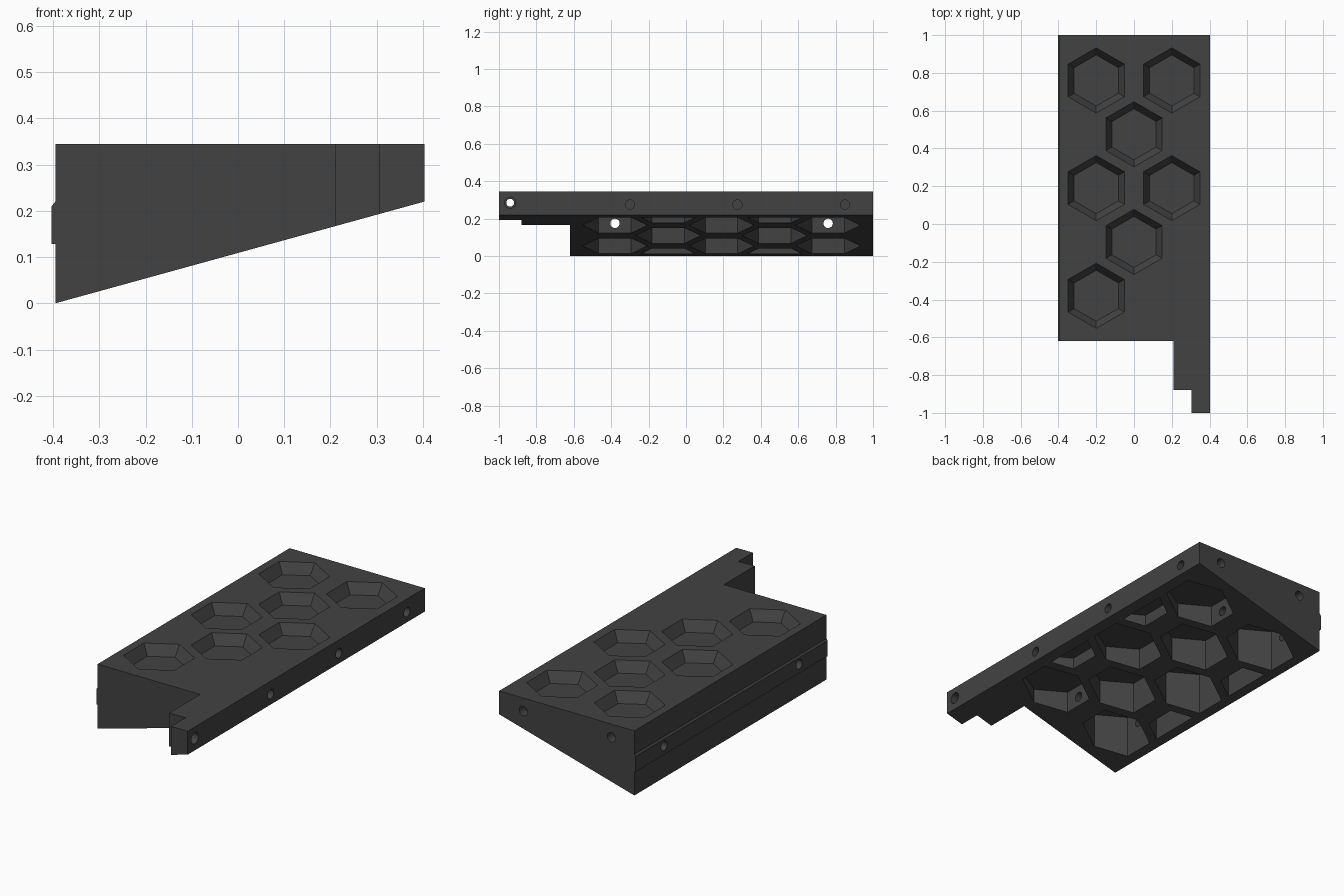
import bpy, bmesh, math
from mathutils import Matrix, Vector

if "Cube" in bpy.data.objects:
    bpy.data.objects.remove(bpy.data.objects["Cube"])

XL, XR, TOP = -0.395, 0.403, 0.345
RIM = 0.22            # underside height at the right edge
CEIL = 0.24           # ceiling of the underside honeycomb
R = 0.173             # hexagon circumradius

mat = bpy.data.materials.new("dark_grey")
mat.diffuse_color = (0.055, 0.055, 0.055, 1)
mat.use_nodes = True
mat.node_tree.nodes["Principled BSDF"].inputs["Base Color"].default_value = mat.diffuse_color


def slope(x):
    return RIM * (x - XL) / (XR - XL)


def loft(bm, lower, upper):
    """Closed solid between two matching rings of points."""
    a = [bm.verts.new(p) for p in lower]
    b = [bm.verts.new(p) for p in upper]
    n = len(a)
    bm.faces.new(a[::-1])
    bm.faces.new(b)
    for i in range(n):
        j = (i + 1) % n
        bm.faces.new((a[i], a[j], b[j], b[i]))


def rod(bm, p, q, r):
    """Round cutter from p to q."""
    p, q = Vector(p), Vector(q)
    d = q - p
    rot = d.to_track_quat('Z', 'Y').to_matrix().to_4x4()
    bmesh.ops.create_cone(bm, cap_ends=True, segments=24, radius1=r, radius2=r,
                          depth=d.length, matrix=Matrix.Translation((p + q) / 2) @ rot)


def hexagon(cx, cy, r, z):
    return [(cx + r * math.cos(math.radians(30 + 60 * i)),
             cy + r * math.sin(math.radians(30 + 60 * i)), z) for i in range(6)]


def make(name, bm):
    bmesh.ops.recalc_face_normals(bm, faces=bm.faces[:])
    me = bpy.data.meshes.new(name)
    bm.to_mesh(me)
    bm.free()
    me.materials.append(mat)
    ob = bpy.data.objects.new(name, me)
    bpy.context.collection.objects.link(ob)
    return ob


def cut(body, bm):
    """Subtract a cutter mesh and discard it."""
    cutter = make("cutter", bm)
    cutter.hide_render = True
    mod = body.modifiers.new("cut", 'BOOLEAN')
    mod.operation, mod.solver, mod.object = 'DIFFERENCE', 'EXACT', cutter
    bpy.context.view_layer.objects.active = body
    bpy.ops.object.modifier_apply(modifier=mod.name)
    bpy.data.objects.remove(cutter)


# Wedge body with the stepped tab at the front right
plan = [(XL, -0.62), (0.21, -0.62), (0.21, -0.88), (0.305, -0.88), (0.305, -1),
        (XR, -1), (XR, 1), (XL, 1)]
bm = bmesh.new()
loft(bm, [(x, y, slope(x)) for x, y in plan], [(x, y, TOP) for x, y in plan])
body = make("wedge_body", bm)

# Tapered hexagonal recesses in the top
recesses = [(-0.2, 0.76), (0.2, 0.76), (0, 0.475), (-0.2, 0.19), (0.2, 0.19),
            (0, -0.095), (-0.2, -0.38)]
bm = bmesh.new()
for x, y in recesses:
    loft(bm, hexagon(x, y, 0.135, TOP - 0.055),
         hexagon(x, y, R + 0.035 * 0.01 / 0.055, TOP + 0.01))
cut(body, bm)

# Honeycomb pockets in the underside, with part cells along both edges
bm = bmesh.new()
for x, y in recesses + [(0.2, -0.38)]:
    loft(bm, hexagon(x, y, R, -0.1), hexagon(x, y, R, CEIL))
for s in (-1, 1):
    for y in (-0.095, 0.475):
        ring = [(0.25, -R / 2), (0.35, -0.144), (0.35, 0.144), (0.25, R / 2)]
        loft(bm, [(s * u, y + v, -0.1) for u, v in ring],
             [(s * u, y + v, CEIL) for u, v in ring])
cut(body, bm)

# Blind pin holes in the right and back faces, and the tab's through hole
bm = bmesh.new()
for y in (-0.3, 0.275, 0.85):
    rod(bm, (XR + 0.05, y, 0.275), (XR - 0.05, y, 0.275), 0.025)
for x in (-0.26, 0.26):
    rod(bm, (x, 1.05, 0.275), (x, 0.95, 0.275), 0.025)
rod(bm, (XR + 0.05, -0.94, 0.285), (XR - 0.04, -0.94, 0.285), 0.03)
cut(body, bm)
bm = bmesh.new()
rod(bm, (XR - 0.06 + 0.04, -0.94, 0.285), (0.25, -0.94, 0.285), 0.021)
cut(body, bm)

# Low tongue with a bevelled upper edge along the left face
bm = bmesh.new()
prof = [(XL + 0.004, 0.128), (-0.403, 0.128), (-0.403, 0.21), (XL, 0.22), (XL + 0.004, 0.22)]
loft(bm, [(x, -0.62, z) for x, z in prof], [(x, 1, z) for x, z in prof])
tongue = make("side_tongue", bm)

# Bolt holes running from the tongue through the pockets
for ob in (body, tongue):
    bm = bmesh.new()
    for y in (-0.38, 0.76):
        rod(bm, (-0.5, y, 0.175), (0.2, y, 0.175), 0.025)
    cut(ob, bm)

# Smooth the hole walls, keep the edges crisp
bpy.ops.object.select_all(action='DESELECT')
for ob in (body, tongue):
    ob.select_set(True)
bpy.context.view_layer.objects.active = body
bpy.ops.object.shade_smooth_by_angle(angle=math.radians(25))
